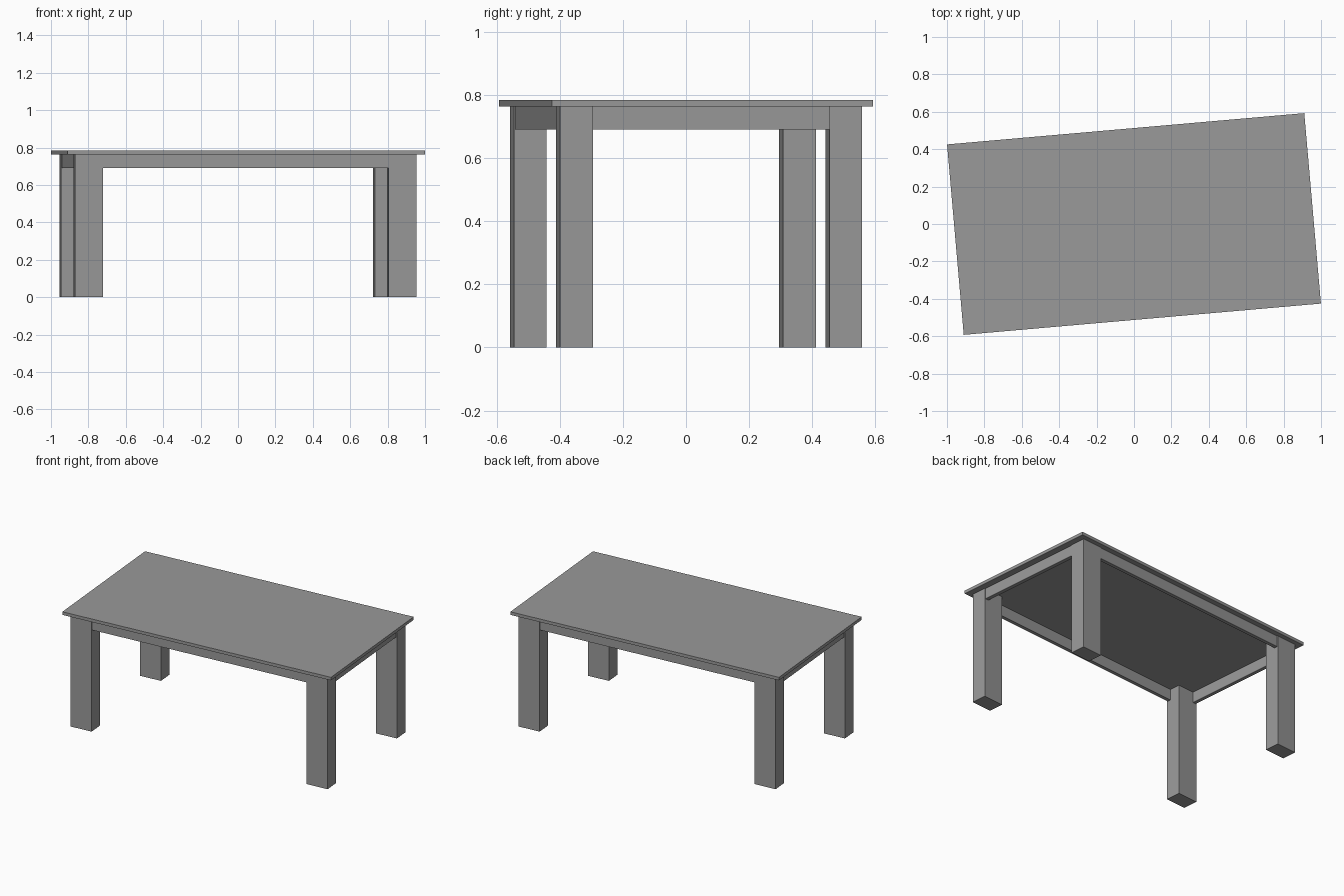
import bpy
from math import radians
from mathutils import Matrix

if "Cube" in bpy.data.objects:
    bpy.data.objects.remove(bpy.data.objects["Cube"])

ROT = Matrix.Rotation(radians(5), 4, 'Z')  # whole table is turned slightly

# Dark grey finish shared by every part
GREY = bpy.data.materials.new("dark_grey")
GREY.diffuse_color = (0.32, 0.32, 0.32, 1)
GREY.use_nodes = True
GREY.node_tree.nodes["Principled BSDF"].inputs["Base Color"].default_value = GREY.diffuse_color


def box(name, x, y, z):
    """Box from (min, max) ranges in the table's own axes."""
    bpy.ops.mesh.primitive_cube_add(size=1)
    ob = bpy.context.object
    ob.name = name
    ob.data.materials.append(GREY)
    mid = [(a + b) / 2 for a, b in (x, y, z)]
    size = [b - a for a, b in (x, y, z)]
    ob.data.transform(ROT @ Matrix.Translation(mid) @ Matrix.Diagonal((*size, 1)))
    return ob


def side(s, inner, outer):
    return tuple(sorted((s * inner, s * outer)))


TOP_X, TOP_Y = 0.9585, 0.511     # half size of the top
LEG_X, LEG_Y = 0.917, 0.4805     # outer faces of the legs
LEG_W, LEG_D = 0.15, 0.104
UNDER, HEIGHT, RAIL_Z = 0.764, 0.785, 0.691
RAIL_T, INSET = 0.025, 0.005

# Thin table top
box("table_top", (-TOP_X, TOP_X), (-TOP_Y, TOP_Y), (UNDER, HEIGHT))

# Four rectangular legs
for sy, fb in ((-1, "front"), (1, "back")):
    for sx, lr in ((-1, "left"), (1, "right")):
        box(f"{fb}_{lr}_leg", side(sx, LEG_X - LEG_W, LEG_X),
            side(sy, LEG_Y - LEG_D, LEG_Y), (0, UNDER))

# Rails between the legs, under the top
rx, ry = LEG_X - LEG_W, LEG_Y - LEG_D
for s, fb, lr in ((-1, "front", "left"), (1, "back", "right")):
    box(f"{fb}_rail", (-rx, rx),
        side(s, LEG_Y - INSET - RAIL_T, LEG_Y - INSET), (RAIL_Z, UNDER))
    box(f"{lr}_rail", side(s, LEG_X - INSET - RAIL_T, LEG_X - INSET),
        (-ry, ry), (RAIL_Z, UNDER))
